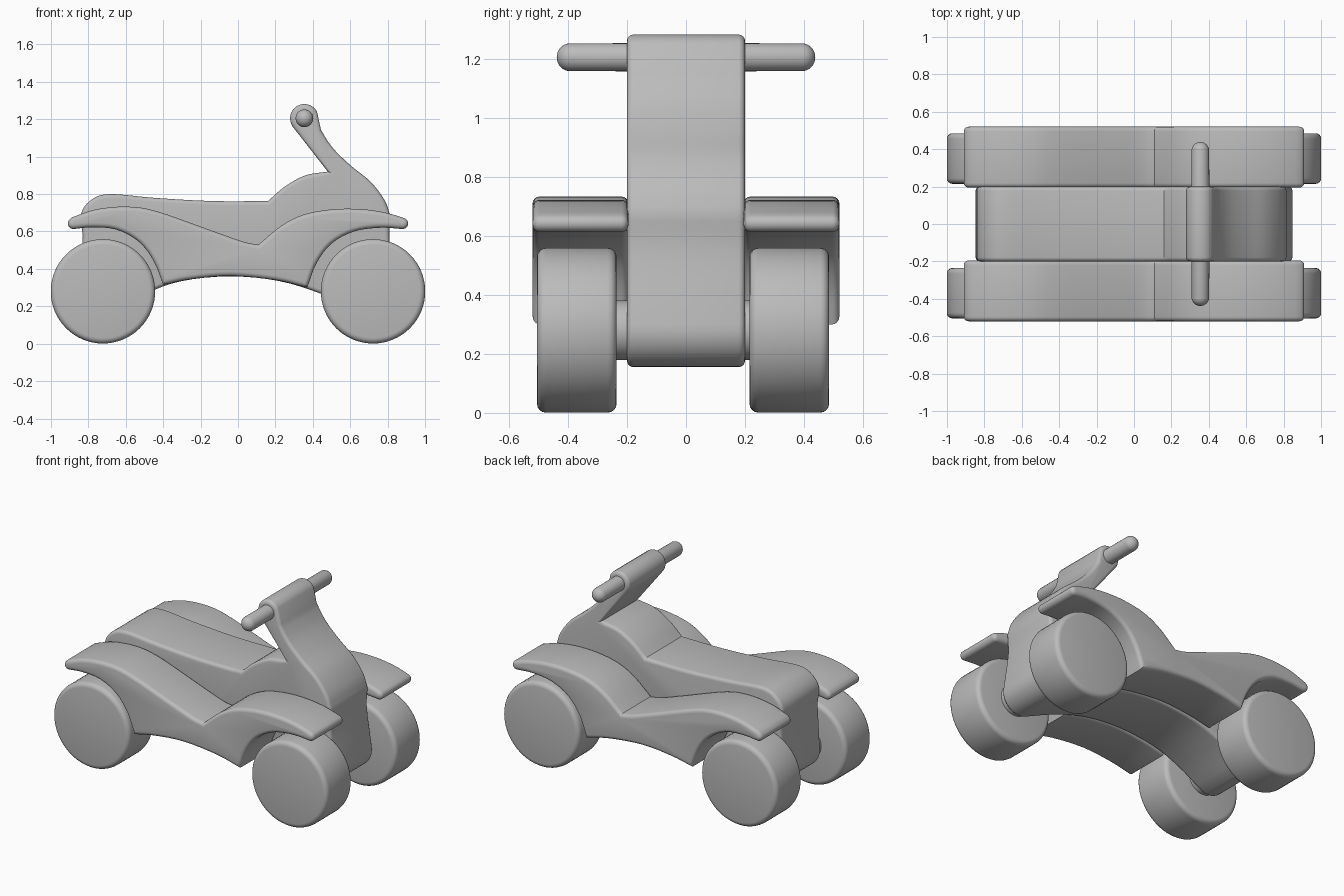
import bpy, bmesh, math
from mathutils import Vector, Matrix

cube = bpy.data.objects.get("Cube")
if cube:
    bpy.data.objects.remove(cube, do_unlink=True)

grey = bpy.data.materials.new("plain_grey")
grey.use_nodes = True
colour = (0.5, 0.5, 0.5, 1)
grey.diffuse_color = colour
grey.node_tree.nodes["Principled BSDF"].inputs["Base Color"].default_value = colour


def finish(name, bm):
    """Turn a bmesh into a smooth shaded grey object."""
    bmesh.ops.recalc_face_normals(bm, faces=bm.faces)
    mesh = bpy.data.meshes.new(name)
    bm.to_mesh(mesh)
    bm.free()
    obj = bpy.data.objects.new(name, mesh)
    bpy.context.collection.objects.link(obj)
    mesh.materials.append(grey)
    bpy.ops.object.select_all(action='DESELECT')
    obj.select_set(True)
    bpy.context.view_layer.objects.active = obj
    bpy.ops.object.shade_smooth_by_angle(angle=math.radians(35))
    return obj


def smooth_run(points, steps=4):
    """Sample a smooth curve through points, leaving out the last one."""
    pts = [Vector(p) for p in points]
    if len(pts) == 2:
        return pts[:1]
    pts = [2 * pts[0] - pts[1]] + pts + [2 * pts[-1] - pts[-2]]
    out = []
    for a, b, c, d in zip(pts, pts[1:], pts[2:], pts[3:]):
        for i in range(steps):
            t = i / steps
            out.append(0.5 * (2 * b + (c - a) * t + (2 * a - 5 * b + 4 * c - d) * t ** 2
                              + (3 * b - a - 3 * c + d) * t ** 3))
    return out


def arc(cx, cz, r, start, end, steps=10):
    angles = [math.radians(start + (end - start) * i / steps) for i in range(steps + 1)]
    return [Vector((cx + r * math.cos(a), cz + r * math.sin(a))) for a in angles]


def slab(name, outline, y0, y1, bevel):
    """Extrude a side outline across y and round its two rims."""
    bm = bmesh.new()
    face = bm.faces.new([bm.verts.new((p[0], y0, p[1])) for p in outline])
    ext = bmesh.ops.extrude_face_region(bm, geom=[face])
    verts = [g for g in ext["geom"] if isinstance(g, bmesh.types.BMVert)]
    bmesh.ops.translate(bm, verts=verts, vec=(0, y1 - y0, 0))
    rims = [e for e in bm.edges if abs(e.verts[0].co.y - e.verts[1].co.y) < 1e-5]
    bmesh.ops.bevel(bm, geom=rims, offset=bevel, segments=4, profile=0.5,
                    affect='EDGES', clamp_overlap=False)
    return finish(name, bm)


wheel_x, wheel_z = 0.722, 0.28
grip_x, grip_z = 0.355, 1.205

# Central body: seat, tank, steering column, nose and belly, clockwise
seat = [(-0.83, 0.58), (-0.84, 0.69), (-0.79, 0.765), (-0.69, 0.8), (-0.45, 0.78),
        (-0.15, 0.763), (0.16, 0.762)]
tank = [(0.16, 0.762), (0.25, 0.84), (0.36, 0.9), (0.48, 0.92)]
nose = [(0.425, 1.175), (0.5, 1.055), (0.6, 0.955), (0.71, 0.865), (0.785, 0.765), (0.815, 0.68)]
front = [(0.815, 0.68), (0.81, 0.55), (0.835, 0.37)]
belly = [(0.68, 0.165), (0.45, 0.265), (0.22, 0.335), (-0.04, 0.36), (-0.3, 0.335),
         (-0.5, 0.265), (-0.68, 0.165)]
body = (smooth_run(seat) + smooth_run(tank) + [Vector((0.48, 0.92))]
        + arc(grip_x, grip_z, 0.077, 215, 30) + smooth_run(nose)[1:] + smooth_run(front)
        + arc(wheel_x, wheel_z, 0.125, 10, -100) + smooth_run(belly)[1:]
        + arc(-wheel_x, wheel_z, 0.125, -80, -190))
slab("body", body, -0.2, 0.2, 0.022)

# Side fender outline, with arches over both wheels
rear_top = [(-0.89, 0.675), (-0.76, 0.718), (-0.6, 0.733), (-0.44, 0.71), (-0.15, 0.608),
            (0.03, 0.545), (0.11, 0.53)]
front_top = [(0.11, 0.53), (0.23, 0.63), (0.35, 0.69), (0.5, 0.718), (0.65, 0.72),
             (0.78, 0.703), (0.89, 0.672)]
front_arch = [(0.88, 0.613), (0.76, 0.62), (0.62, 0.6), (0.5, 0.535), (0.42, 0.43), (0.37, 0.3)]
underside = [(0.37, 0.3), (0.2, 0.34), (-0.04, 0.362), (-0.25, 0.345), (-0.4, 0.315)]
rear_arch = [(-0.4, 0.315), (-0.45, 0.44), (-0.53, 0.545), (-0.65, 0.61), (-0.78, 0.622),
             (-0.88, 0.613)]
fender = (smooth_run(rear_top) + smooth_run(front_top) + arc(0.88, 0.643, 0.03, 60, -90, 6)
          + smooth_run(front_arch)[1:] + smooth_run(underside) + smooth_run(rear_arch)
          + arc(-0.88, 0.643, 0.03, 270, 120, 6))

for side, label in ((-1, "right"), (1, "left")):
    slab(label + "_fender", fender, side * 0.195, side * 0.52, 0.024)
    for end, place in ((-1, "rear"), (1, "front")):
        # Wheels sit a touch off centre sideways
        mid = side * 0.36 - 0.01
        rim = arc(end * wheel_x, wheel_z, 0.279, 0, 360, 64)[:-1]
        slab(f"{place}_{label}_wheel", rim, mid - 0.135, mid + 0.135, 0.03)
        hub = arc(end * wheel_x, wheel_z, 0.1, 0, 360, 32)[:-1]
        slab(f"{place}_{label}_hub", hub, side * 0.18, side * 0.27, 0.01)

# Handlebar with round ends
bm = bmesh.new()
bmesh.ops.create_uvsphere(bm, u_segments=24, v_segments=16, radius=0.048)
for v in bm.verts:
    if abs(v.co.z) > 1e-4:
        v.co.z += math.copysign(0.39, v.co.z)
# Square off the middle ring so the shaft stays straight
bmesh.ops.transform(bm, verts=bm.verts, matrix=Matrix.Translation((grip_x, 0, grip_z))
                    @ Matrix.Rotation(math.pi / 2, 4, 'X'))
finish("handlebar", bm)
